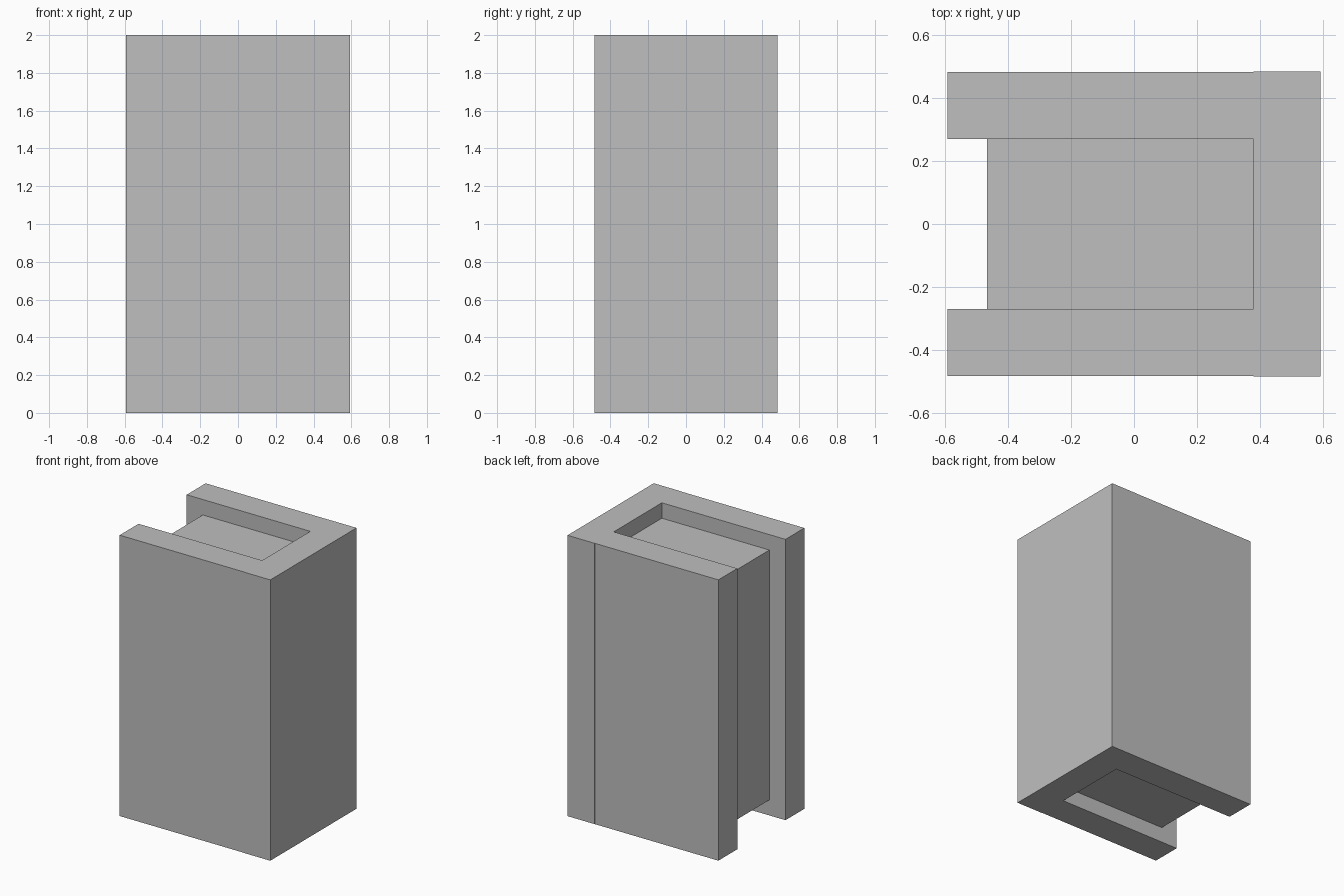
import bpy, bmesh
from mathutils import Vector

if "Cube" in bpy.data.objects:
    bpy.data.objects.remove(bpy.data.objects["Cube"])

grey = bpy.data.materials.new("plain_grey")
grey.diffuse_color = (0.52, 0.52, 0.52, 1)
grey.use_nodes = True
grey.node_tree.nodes["Principled BSDF"].inputs["Base Color"].default_value = grey.diffuse_color


def box(name, lo, hi):
    """Axis-aligned box between two opposite corners."""
    lo, hi = Vector(lo), Vector(hi)
    bm = bmesh.new()
    bmesh.ops.create_cube(bm, size=1)
    for v in bm.verts:
        v.co = Vector(a * b for a, b in zip(v.co, hi - lo)) + (lo + hi) / 2
    mesh = bpy.data.meshes.new(name)
    bm.to_mesh(mesh)
    bm.free()
    mesh.materials.append(grey)
    obj = bpy.data.objects.new(name, mesh)
    bpy.context.collection.objects.link(obj)
    return obj


# End wall closing the channel on the right
box("end_wall", (0.38, -0.485, 0), (0.594, 0.485, 2))

# Two full-height side walls
box("front_wall", (-0.594, -0.483, 0), (0.38, -0.271, 2))
box("back_wall", (-0.594, 0.271, 0), (0.38, 0.484, 2))

# Core block, recessed at the top, bottom and open side
box("core_block", (-0.467, -0.271, 0.11), (0.38, 0.271, 1.89))
